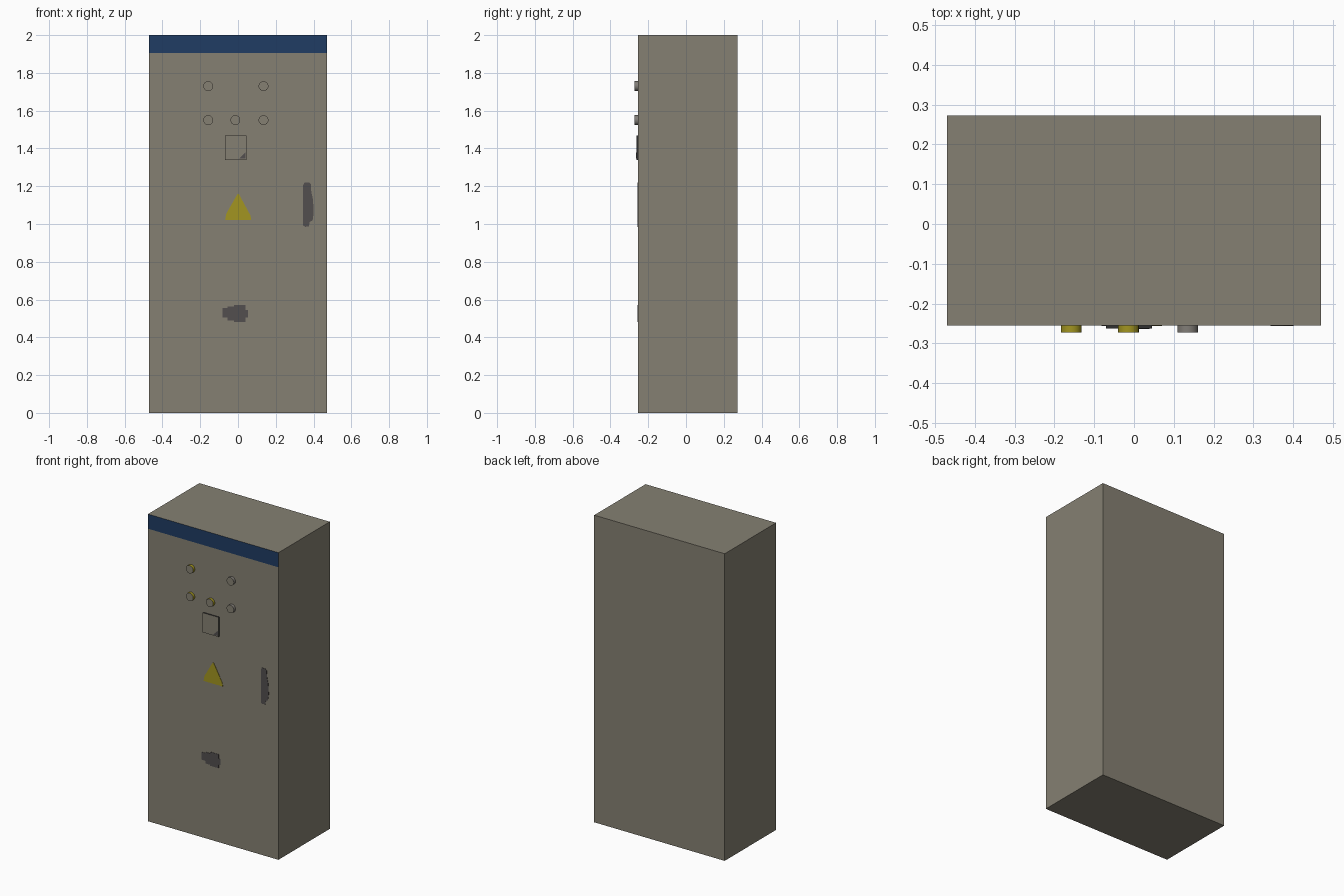
import bpy, bmesh, math

if "Cube" in bpy.data.objects:
    bpy.data.objects.remove(bpy.data.objects["Cube"])

FRONT = -0.255   # y of the cabinet door
BACK = 0.273
TIP = -0.273     # y of the button ends


def mat(name, r, g, b):
    m = bpy.data.materials.new(name)
    m.diffuse_color = (r, g, b, 1)
    m.use_nodes = True
    m.node_tree.nodes["Principled BSDF"].inputs["Base Color"].default_value = m.diffuse_color
    return m


BODY = mat("warm grey paint", 0.235, 0.217, 0.170)
BLUE = mat("dark blue", 0.014, 0.045, 0.125)
YELLOW = mat("warning yellow", 0.36, 0.30, 0.015)
DARK = mat("dark grey", 0.085, 0.078, 0.078)
BLACK = mat("near black", 0.03, 0.03, 0.03)
STEEL = mat("button grey", 0.22, 0.205, 0.185)


def finish(name, bm, mats):
    bmesh.ops.recalc_face_normals(bm, faces=bm.faces[:])
    me = bpy.data.meshes.new(name)
    bm.to_mesh(me)
    bm.free()
    for m in mats:
        me.materials.append(m)
    ob = bpy.data.objects.new(name, me)
    bpy.context.collection.objects.link(ob)
    return ob


def prism(bm, pts, y0, y1):
    """Extrude an x-z outline from y0 forward to y1; returns the front face."""
    back = [bm.verts.new((x, y0, z)) for x, z in pts]
    front = [bm.verts.new((x, y1, z)) for x, z in pts]
    n = len(pts)
    bm.faces.new(back)
    for i in range(n):
        j = (i + 1) % n
        bm.faces.new((back[i], back[j], front[j], front[i]))
    return bm.faces.new(front)


def rect(x0, x1, z0, z1):
    return [(x0, z0), (x1, z0), (x1, z1), (x0, z1)]


def plate(name, outlines, material, thick=0.002):
    bm = bmesh.new()
    for pts in outlines:
        prism(bm, pts, FRONT, FRONT - thick)
    return finish(name, bm, [material])


# Cabinet with a blue header band cut into the front face
bm = bmesh.new()
prism(bm, rect(-0.47, 0.47, 0, 2), BACK, FRONT)
bmesh.ops.bisect_plane(bm, geom=bm.verts[:] + bm.edges[:] + bm.faces[:],
                       plane_co=(0, 0, 1.905), plane_no=(0, 0, 1))
bm.normal_update()
for f in bm.faces:
    c = f.calc_center_median()
    if c.y < FRONT + 0.001 and c.z > 1.905:
        f.material_index = 1
finish("cabinet", bm, [BODY, BLUE])

# Round push buttons: coloured rims with grey caps
buttons = [(-0.158, 1.73, YELLOW), (0.135, 1.73, STEEL), (-0.158, 1.55, YELLOW),
           (-0.014, 1.55, YELLOW), (0.135, 1.55, STEEL)]
for i, (x, z, m) in enumerate(buttons):
    ring = [(x + 0.026 * math.cos(a), z + 0.026 * math.sin(a))
            for a in (k * math.tau / 24 for k in range(24))]
    bm = bmesh.new()
    prism(bm, ring, FRONT, TIP).material_index = 1
    ob = finish(f"button_{i + 1}", bm, [m, BODY])
    bpy.context.view_layer.objects.active = ob
    ob.select_set(True)
    bpy.ops.object.shade_smooth_by_angle(angle=math.radians(40))
    ob.select_set(False)

# Square meter with a thin dark frame and a dark lower corner
bm = bmesh.new()
face = prism(bm, rect(-0.07, 0.045, 1.34, 1.468), FRONT, FRONT - 0.008)
bmesh.ops.inset_region(bm, faces=[face], thickness=0.006)
face.material_index = 1
finish("meter", bm, [BLACK, BODY])
bm = bmesh.new()
prism(bm, [(0.006, 1.346), (0.039, 1.346), (0.039, 1.379)], FRONT - 0.008, FRONT - 0.009)
finish("meter_corner", bm, [DARK])

# Flat door markings
plate("warning_triangle", [[(-0.068, 1.022), (0.07, 1.022), (0.066, 1.045),
                            (0.005, 1.158), (-0.003, 1.158), (-0.062, 1.055)]], YELLOW)
plate("door_handle", [[(0.344, 0.993), (0.356, 0.985), (0.376, 0.987), (0.379, 1.01),
                       (0.395, 1.02), (0.401, 1.06), (0.397, 1.13), (0.388, 1.17),
                       (0.386, 1.21), (0.376, 1.22), (0.352, 1.22), (0.344, 1.205)]], DARK)
plate("lower_fitting", [rect(-0.082, -0.055, 0.505, 0.555), rect(-0.055, -0.022, 0.488, 0.562),
                        rect(-0.022, 0.040, 0.482, 0.572), rect(0.040, 0.053, 0.505, 0.545)], DARK)
